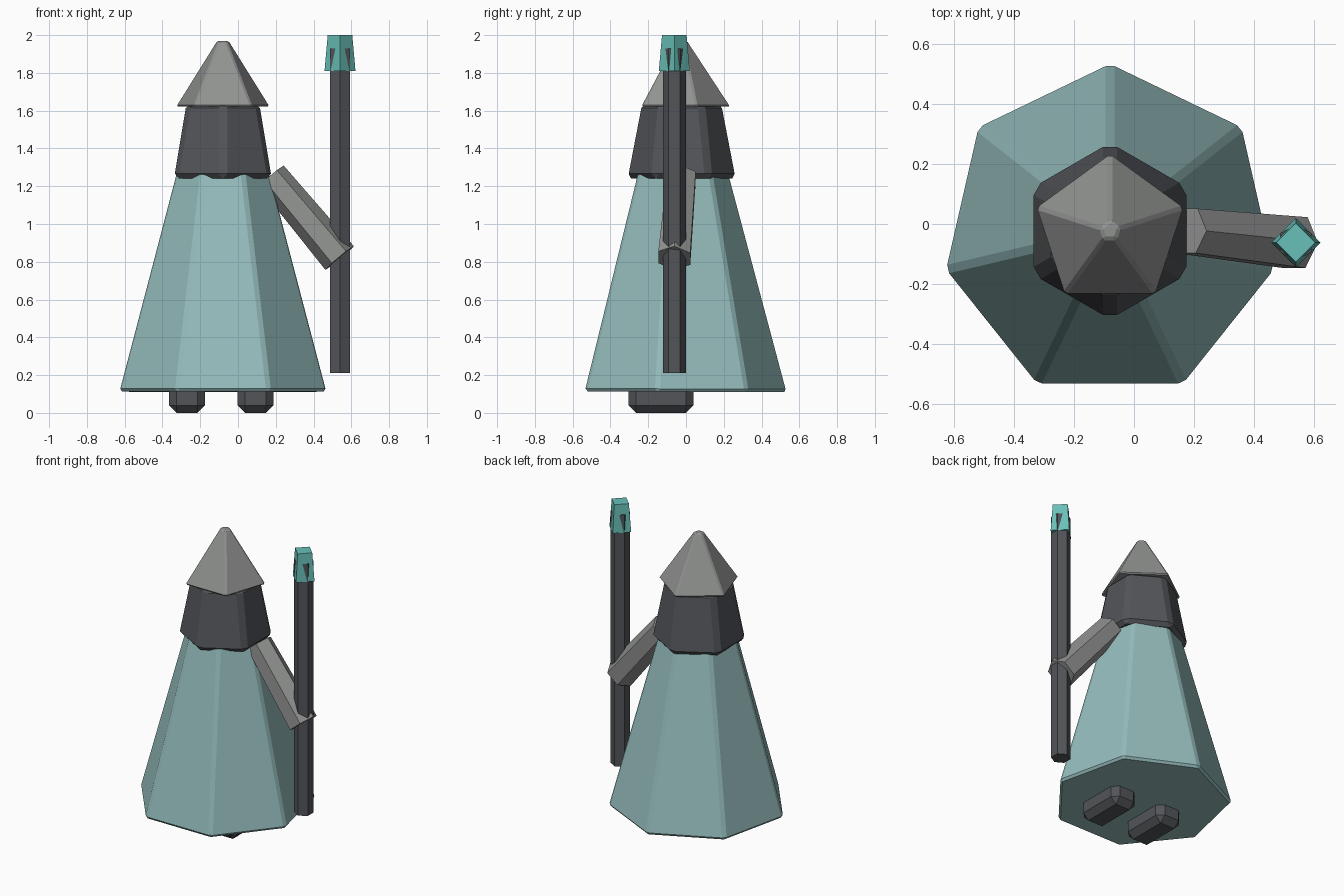
import bpy, bmesh, math
from mathutils import Vector

if "Cube" in bpy.data.objects:
    bpy.data.objects.remove(bpy.data.objects["Cube"])


def material(name, rgb):
    m = bpy.data.materials.new(name)
    m.diffuse_color = (*rgb, 1)
    m.use_nodes = True
    m.node_tree.nodes["Principled BSDF"].inputs["Base Color"].default_value = m.diffuse_color
    return m


TEAL = material("cloth_teal", (0.30, 0.50, 0.50))
BRIGHT = material("bright_teal", (0.14, 0.53, 0.48))
DARK = material("dark_grey", (0.085, 0.09, 0.10))
GREY = material("mid_grey", (0.28, 0.29, 0.28))


def finish(name, bm, mat, bevel):
    bmesh.ops.recalc_face_normals(bm, faces=bm.faces)
    if bevel:
        bmesh.ops.bevel(bm, geom=bm.edges[:], offset=bevel, segments=1,
                        profile=0.5, affect='EDGES')
    mesh = bpy.data.meshes.new(name)
    bm.to_mesh(mesh)
    bm.free()
    mesh.materials.append(mat)
    ob = bpy.data.objects.new(name, mesh)
    bpy.context.collection.objects.link(ob)


def frustum(name, sides, p0, p1, r0, r1, mat, bevel=0, up=(0, 1, 0)):
    """Tapered prism from p0 to p1, with one corner pointing along 'up'."""
    p0, p1, up = Vector(p0), Vector(p1), Vector(up)
    axis = (p1 - p0).normalized()
    up = (up - axis * up.dot(axis)).normalized()
    side = axis.cross(up)
    bm = bmesh.new()
    rings = []
    for p, r in ((p0, r0), (p1, r1)):
        angles = [2 * math.pi * i / sides for i in range(sides)]
        rings.append([bm.verts.new(p + r * (math.cos(a) * up + math.sin(a) * side))
                      for a in angles])
    a, b = rings
    bm.faces.new(a)
    bm.faces.new(b)
    for i in range(sides):
        j = (i + 1) % sides
        bm.faces.new((a[i], a[j], b[j], b[i]))
    finish(name, bm, mat, bevel)


def box(name, center, size, mat, bevel):
    bm = bmesh.new()
    bmesh.ops.create_cube(bm, size=1)
    for v in bm.verts:
        v.co = Vector(center) + Vector(c * s for c, s in zip(v.co, size))
    finish(name, bm, mat, bevel)


X = -0.08  # body axis

# Robe, shoulder cape and pointed hat
frustum("robe", 7, (X, -0.027, 0.112), (X, -0.024, 1.60), 0.565, 0.165, TEAL, 0.016)
frustum("cape", 6, (X, -0.023, 1.24), (X, -0.023, 1.64), 0.299, 0.222, DARK, 0.027)
frustum("hat", 5, (X, -0.024, 1.622), (X, -0.024, 1.97), 0.262, 0.034, GREY, 0.009)

# Feet
for label, x in (("left", -0.27), ("right", 0.092)):
    box(f"{label}_foot", (x, -0.132, 0.10), (0.19, 0.345, 0.20), DARK, 0.04)

# Arm reaching down to the staff
frustum("arm", 6, (0.176, -0.023, 1.254), (0.538, -0.062, 0.82), 0.086, 0.098,
        GREY, up=(0.77, 0, 0.64))

# Staff and its tapered head
frustum("staff", 6, (0.54, -0.062, 0.21), (0.54, -0.062, 1.93), 0.061, 0.061, DARK)
frustum("staff_head", 4, (0.54, -0.062, 1.81), (0.54, -0.062, 2.0), 0.082, 0.065, BRIGHT)
